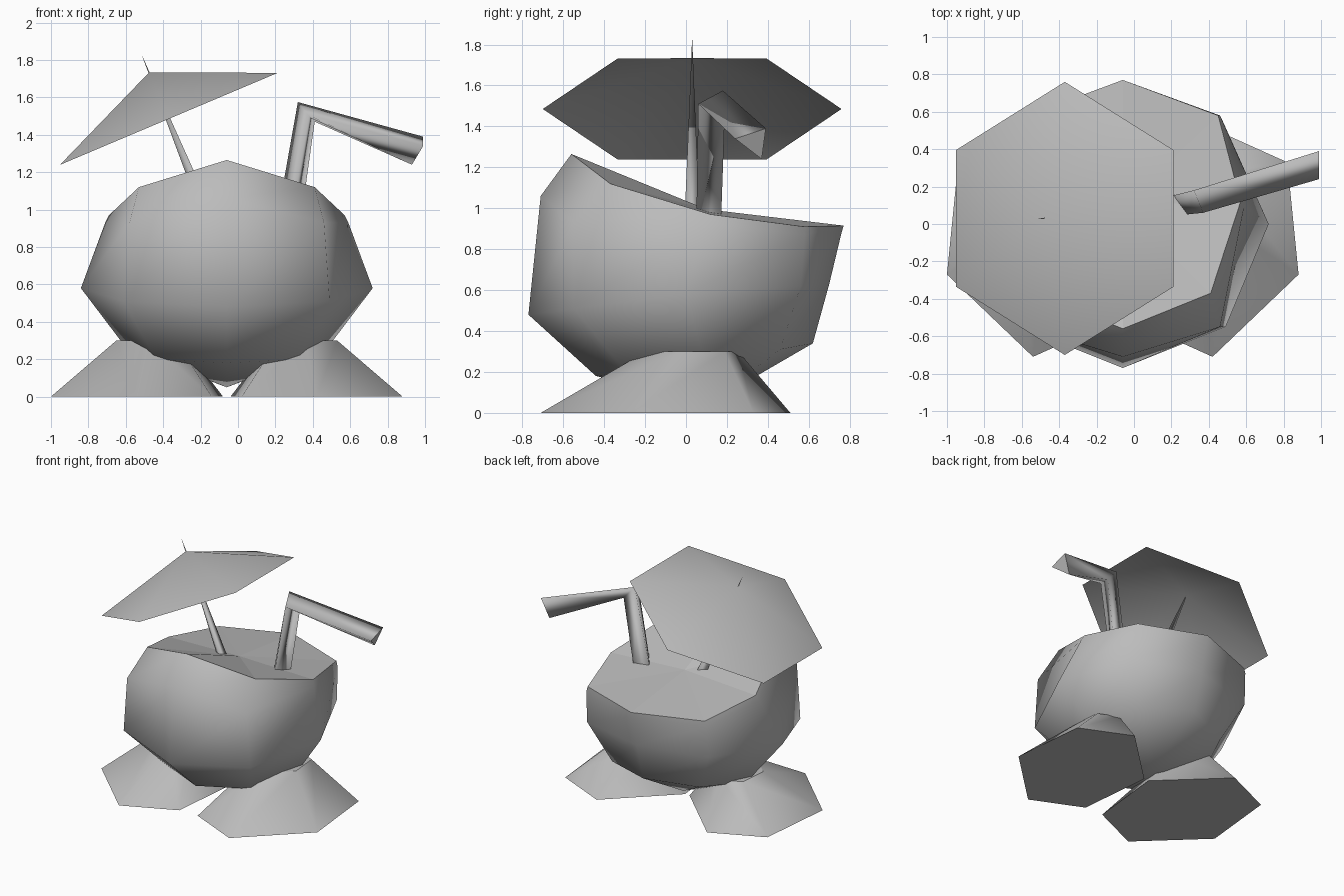
import bpy
import bmesh
import math
from mathutils import Vector, Matrix

if "Cube" in bpy.data.objects:
    bpy.data.objects.remove(bpy.data.objects["Cube"], do_unlink=True)

MID_X = -0.06  # mirror plane of the body and feet

grey = bpy.data.materials.new("plain_grey")
grey.use_nodes = True
grey.diffuse_color = (0.5, 0.5, 0.5, 1)
grey.node_tree.nodes["Principled BSDF"].inputs["Base Color"].default_value = (0.5, 0.5, 0.5, 1)


def finish(name, bm):
    bmesh.ops.recalc_face_normals(bm, faces=bm.faces)
    mesh = bpy.data.meshes.new(name)
    bm.to_mesh(mesh)
    bm.free()
    mesh.materials.append(grey)
    obj = bpy.data.objects.new(name, mesh)
    bpy.context.collection.objects.link(obj)
    return obj


def fan(bm, ring, tip, smooth):
    point = bm.verts.new(tip)
    for a, b in zip(ring, ring[1:] + ring[:1]):
        bm.faces.new((a, b, point)).smooth = smooth


def loft(bm, rings):
    """Bridge matching rings of points with smooth sides; return vertex rings."""
    loops = [[bm.verts.new(p) for p in ring] for ring in rings]
    for low, high in zip(loops, loops[1:]):
        for i in range(len(low)):
            j = (i + 1) % len(low)
            bm.faces.new((low[i], low[j], high[j], high[i])).smooth = True
    return loops


def mirrored_ring(half):
    """Half ring from front to back, given as (half width, y, z)."""
    right = [(MID_X + w, y, z) for w, y, z in half]
    left = [(MID_X - w, y, z) for w, y, z in half[-2:0:-1]]
    return right + left


# Shell: tilted eight-sided bowl, cut open at a slant
lower = [(0, -.44, .18), (.38, -.29, .20), (.53, .09, .25), (.38, .46, .31), (0, .62, .34)]
middle = [(0, -.77, .48), (.55, -.55, .51), (.78, 0, .58), (.53, .56, .62), (0, .70, .63)]
upper = [(0, -.71, 1.06), (.52, -.55, .93), (.65, .10, .93), (.52, .58, .87), (0, .76, .88)]
rim = [(0, -.56, 1.265), (.47, -.37, 1.12), (.63, .12, .97), (.51, .58, .91), (0, .77, .915)]
bm = bmesh.new()
loops = loft(bm, [mirrored_ring(h) for h in (lower, middle, upper, rim)])
fan(bm, loops[0], (MID_X, .12, .05), True)
fan(bm, loops[-1], (MID_X, .10, .995), False)
finish("coconut_shell", bm)

# Feet: slanted six-sided mounds, mirrored left and right
corners = [Vector(c) for c in ((.46, -.17, 0), (.40, .43, 0), (0, .61, 0))]
corners += [-c for c in corners]
for side, label in ((1, "left"), (-1, "right")):
    rings = []
    for scale, centre in ((1, Vector((.48, -.10, 0))), (.37, Vector((.42, .03, .30)))):
        points = [centre + c * scale for c in corners]
        rings.append([(MID_X + side * p.x, p.y, p.z) for p in points])
    bm = bmesh.new()
    for loop in loft(bm, rings):
        bm.faces.new(loop)
    finish(label + "_foot", bm)

# Bent drinking straw with three sides
bm = bmesh.new()
loops = loft(bm, [
    [(.20, .15, .90), (.27, .05, .90), (.33, .17, .90)],
    [(.32, .18, 1.575), (.37, .06, 1.51), (.41, .19, 1.47)],
    [(.99, .39, 1.39), (.99, .24, 1.34), (.93, .37, 1.24)],
])
bm.faces.new(loops[0])
bm.faces.new(loops[-1])
finish("straw", bm)

# Parasol: open six-sided canopy and thin stick on one tilted axis
place = Matrix.Translation((-.37, .03, 1.485)) @ Matrix.Rotation(-math.radians(22.9), 4, "Y")


def cone(name, sides, radius, base, tip):
    bm = bmesh.new()
    ring = []
    for i in range(sides):
        turn = math.tau * (i + .5) / sides
        ring.append(bm.verts.new((radius * math.cos(turn), radius * math.sin(turn), base)))
    fan(bm, ring, (0, 0, tip), True)
    finish(name, bm).matrix_world = place


cone("parasol_canopy", 6, .73, 0, .27)
cone("parasol_stick", 3, .045, -.65, .38)
